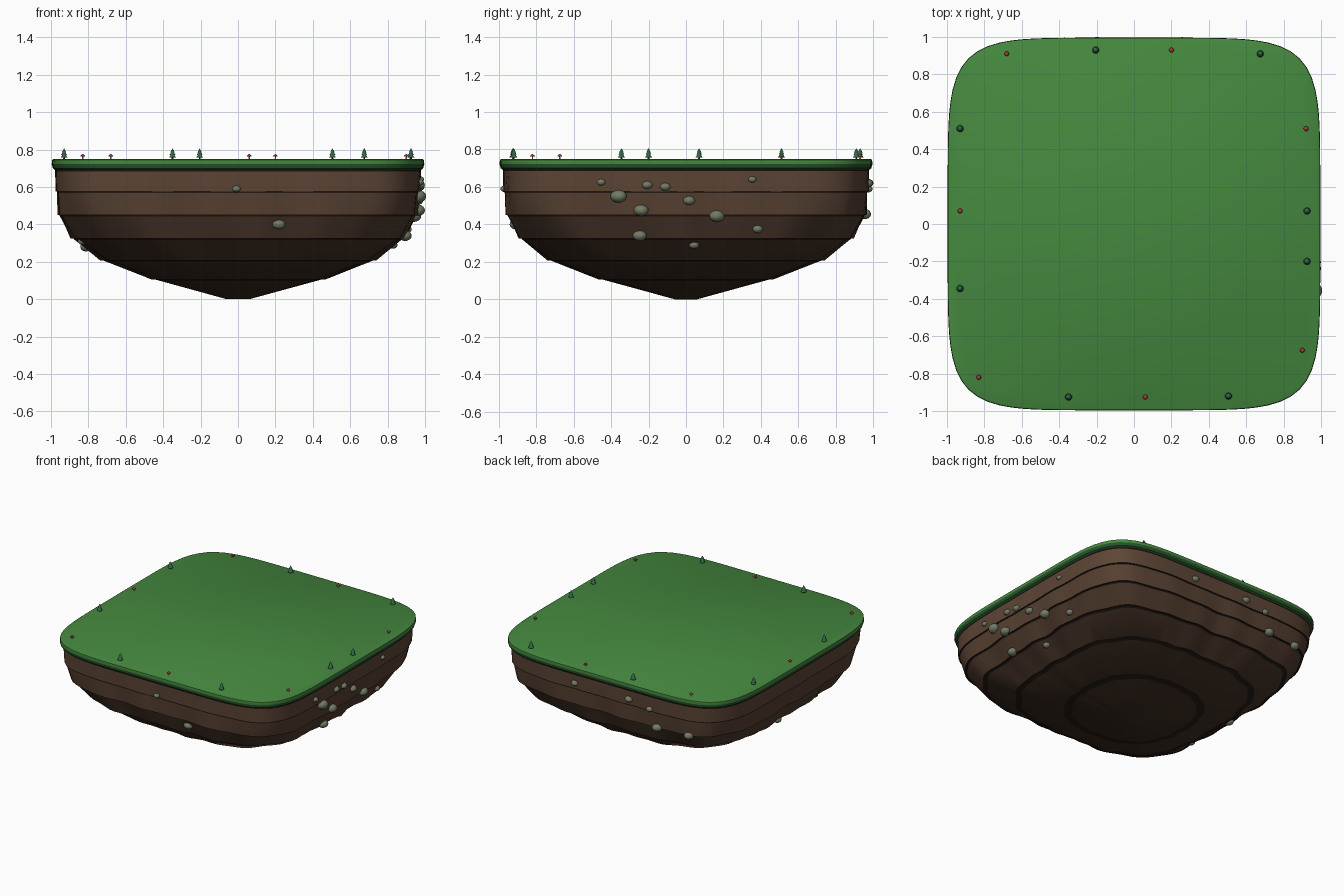
import bpy, bmesh, math, random
from mathutils import Matrix, Vector

if "Cube" in bpy.data.objects:
    bpy.data.objects.remove(bpy.data.objects["Cube"])

random.seed(4)
SEG = 128
TOP = 0.75


def material(name, rgb):
    m = bpy.data.materials.new(name)
    m.diffuse_color = (*rgb, 1)
    m.use_nodes = True
    m.node_tree.nodes["Principled BSDF"].inputs["Base Color"].default_value = m.diffuse_color
    return m


GRASS = material("grass", (0.06, 0.25, 0.05))
GRASS_DARK = material("grass_underside", (0.02, 0.085, 0.022))
LEAF = material("leaf", (0.03, 0.13, 0.055))
BARK = material("bark", (0.09, 0.05, 0.03))
ROCK = material("rock", (0.17, 0.20, 0.13))
RED = material("mushroom_red", (0.40, 0.04, 0.04))
CREAM = material("mushroom_stem", (0.55, 0.45, 0.35))
SOIL = [material(f"soil_{i}", (0.11 * k, 0.06 * k, 0.036 * k))
        for i, k in enumerate((1, 0.85, 0.7, 0.55, 0.45, 0.4))]
SEAM = material("soil_seam", (0.018, 0.011, 0.008))


def finish(bm, name, mats, angle=35):
    bmesh.ops.recalc_face_normals(bm, faces=bm.faces)
    for f in bm.faces:
        f.smooth = True
    me = bpy.data.meshes.new(name)
    bm.to_mesh(me)
    bm.free()
    for m in mats:
        me.materials.append(m)
    me.set_sharp_from_angle(angle=math.radians(angle))
    ob = bpy.data.objects.new(name, me)
    bpy.context.collection.objects.link(ob)
    return ob


def squareness(z):
    # rounded square at the top, nearly a circle low down
    return 2 + 3.9 * min(1, max(0, (z - 0.05) / 0.5))


def point(a, r, z):
    n = squareness(z)
    c, s = math.cos(a), math.sin(a)
    k = r / (abs(c) ** n + abs(s) ** n) ** (1 / n)
    # soft erosion that grows with depth
    e = 0.016 * min(1, max(0, (0.66 - z) / 0.3))
    k *= 1 + e * (0.5 * math.sin(13 * a + 9 * z) + 0.5 * math.sin(22 * a + 2))
    return Vector((k * c, k * s, z))


def loft(name, profile, mats, mat_of):
    bm = bmesh.new()
    rings = [[bm.verts.new(point(math.tau * i / SEG, r, z)) for i in range(SEG)]
             for r, z in profile]
    for j, (a, b) in enumerate(zip(rings, rings[1:])):
        for i in range(SEG):
            f = bm.faces.new((a[i], a[i - 1], b[i - 1], b[i]))
            f.material_index = mat_of(j)
    bm.faces.new(rings[0]).material_index = mat_of(0)
    bm.faces.new(rings[-1]).material_index = mat_of(len(rings) - 2)
    return finish(bm, name, mats)


# Grass slab with a rounded lip and a darker underside
loft("grass_top", [(0.985, TOP), (0.994, 0.745), (0.996, 0.722), (0.99, 0.70), (0.972, 0.686)],
     [GRASS, GRASS_DARK], lambda j: int(j > 1))

# Earth body in stepped strata: (outer radius at top of layer, at bottom, z top, z bottom)
STRATA = [(0.978, 0.972, 0.692, 0.575), (0.964, 0.956, 0.575, 0.450), (0.946, 0.885, 0.450, 0.325),
          (0.872, 0.730, 0.325, 0.208), (0.715, 0.460, 0.208, 0.105), (0.440, 0.060, 0.105, 0.0)]
earth = []
for r0, r1, z0, z1 in STRATA:
    f = 0.008 / (z0 - z1)
    earth += [(r0, z0), (r0 + (r1 - r0) * f, z0 - 0.008), (r1, z1)]
# a dark seam runs along every ledge
loft("earth_body", earth, SOIL + [SEAM], lambda j: j // 3 if j % 3 == 1 else len(SOIL))


def radius_at(z):
    for r0, r1, z0, z1 in STRATA:
        if z1 <= z <= z0:
            return r1 + (r0 - r1) * (z - z1) / (z0 - z1)


# Stones set in the sides: (position along the side, z, size)
STONES = {
    "right": [(-.45, .625, .023), (-.36, .55, .045), (-.21, .61, .028), (-.24, .475, .04),
              (-.25, .34, .038), (-.11, .60, .028), (.015, .527, .032), (.04, .29, .027),
              (.165, .445, .042), (.35, .64, .022), (.38, .375, .028)],
    "front": [(-.01, .59, .023), (.22, .40, .035)],
    "back": [(.26, .62, .028), (-.20, .62, .03), (-.37, .59, .026), (-.42, .455, .037),
             (-.67, .45, .035)],
    "left": [(.06, .28, .033), (-.37, .31, .025)],
}
SIDES = {"right": (0, 1), "back": (90, 0), "left": (180, 1), "front": (270, 0)}
for side, stones in STONES.items():
    mid, axis = SIDES[side]
    for i, (t, z, size) in enumerate(stones):
        angles = [math.radians(mid + d * 0.5) for d in range(-110, 111)]
        pos = min((point(a, radius_at(z), z) for a in angles), key=lambda p: abs(p[axis] - t))
        bm = bmesh.new()
        bmesh.ops.create_icosphere(bm, subdivisions=3, radius=1)
        yaw = math.atan2(pos.y, pos.x) + random.uniform(-0.3, 0.3)
        bmesh.ops.transform(bm, verts=bm.verts, matrix=Matrix.Translation(pos)
                            @ Matrix.Rotation(yaw, 4, "Z")
                            @ Matrix.Diagonal((size * 0.9, size, size * 0.75, 1)))
        finish(bm, f"{side}_stone_{i + 1}", [ROCK], 60)


def cone(bm, x, y, z0, z1, r0, r1, mat, seg=10):
    got = bmesh.ops.create_cone(bm, cap_ends=True, segments=seg, radius1=r0, radius2=r1,
                                depth=z1 - z0,
                                matrix=Matrix.Translation((x, y, (z0 + z1) / 2)))
    for f in {f for v in got["verts"] for f in v.link_faces}:
        f.material_index = mat


# Pine trees around the edge
TREES = [(-.205, .93), (.675, .91), (-.93, .51), (.925, .07), (.925, -.2), (-.93, -.345),
         (-.35, -.925), (.505, -.92)]
for i, (x, y) in enumerate(TREES):
    bm = bmesh.new()
    cone(bm, x, y, TOP - 0.005, 0.765, 0.005, 0.004, 1)
    cone(bm, x, y, 0.758, 0.780, 0.019, 0.003, 0)
    cone(bm, x, y, 0.772, 0.793, 0.016, 0.002, 0)
    cone(bm, x, y, 0.785, 0.807, 0.012, 0.0, 0)
    finish(bm, f"pine_tree_{i + 1}", [LEAF, BARK])

# Mushrooms between the trees
MUSHROOMS = [(-.68, .91), (.2, .93), (.92, .51), (-.93, .07), (.9, -.675), (.06, -.925),
             (-.83, -.82)]
for i, (x, y) in enumerate(MUSHROOMS):
    bm = bmesh.new()
    cone(bm, x, y, TOP - 0.005, 0.766, 0.004, 0.003, 1)
    cone(bm, x, y, 0.762, 0.768, 0.013, 0.011, 0, 12)
    cone(bm, x, y, 0.768, 0.775, 0.011, 0.003, 0, 12)
    finish(bm, f"mushroom_{i + 1}", [RED, CREAM], 60)
